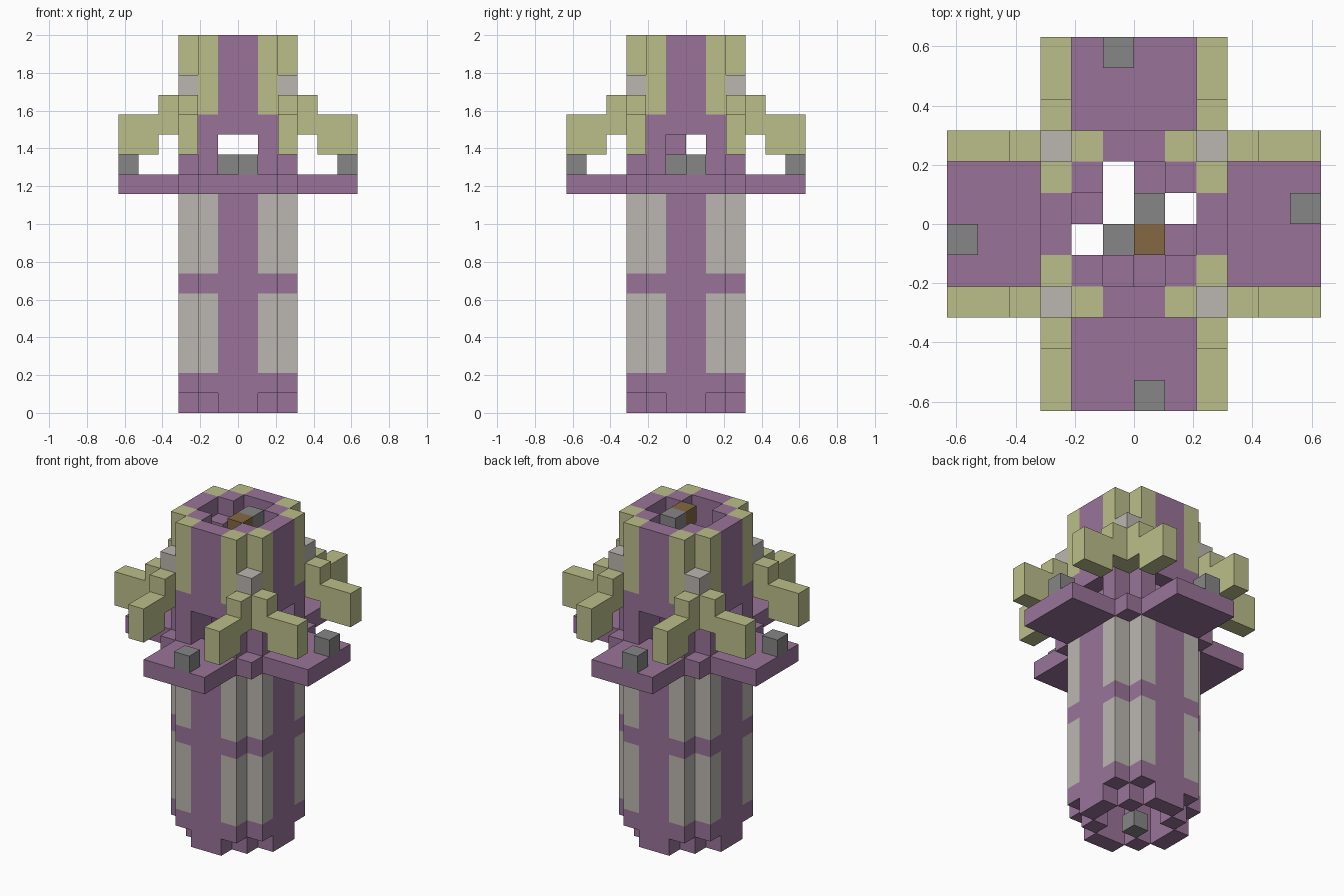
import bpy
import bmesh

if "Cube" in bpy.data.objects:
    bpy.data.objects.remove(bpy.data.objects["Cube"])

U = 2 / 19  # size of one block


def material(name, *rgb):
    color = [(c / 255 / 12.92 if c < 11 else ((c / 255 + 0.055) / 1.055) ** 2.4) for c in rgb] + [1]
    mat = bpy.data.materials.new(name)
    mat.use_nodes = True
    mat.diffuse_color = color
    mat.node_tree.nodes["Principled BSDF"].inputs["Base Color"].default_value = color
    return mat


purple = material("purple brick", 153, 116, 152)
stone = material("pale stone", 187, 183, 177)
gold = material("pale gold", 187, 190, 138)
iron = material("dark grey", 134, 134, 134)
wood = material("brown wood", 133, 104, 66)


def add_box(bm, x, y, z):
    """Add a box spanning the given (low, high) block ranges."""
    vs = [bm.verts.new((a * U, b * U, c * U)) for c in z for b in y for a in x]
    for quad in ("0231", "4576", "0154", "1375", "3267", "2046"):
        bm.faces.new([vs[int(i)] for i in quad])


def part(name, mat, boxes, turns=4):
    """Make one object from boxes, repeated in quarter turns about z."""
    bm = bmesh.new()
    for x, y, z in boxes:
        for _ in range(turns):
            add_box(bm, x, y, z)
            x, y = (-y[1], -y[0]), x
    mesh = bpy.data.meshes.new(name)
    bm.to_mesh(mesh)
    bm.free()
    mesh.materials.append(mat)
    obj = bpy.data.objects.new(name, mesh)
    bpy.context.collection.objects.link(obj)


def posts(*spans):
    """Pairs of wall posts beside each middle panel."""
    return [(x, (-3, -2), z) for x in ((-2, -1), (1, 2)) for z in spans]


# Tower walls with a doorway on every side
part("middle_panels", purple, [((-1, 1), (-3, -2), (0, 12)), ((-1, 1), (-3, -2), (14, 19))])
part("inner_corners", purple, [((1, 2), (-2, -1), (0, 19))])
part("purple_bands", purple, posts((1, 2), (6, 7), (11, 15)))
part("stone_panels", stone, posts((2, 6), (7, 11)))
part("gold_posts", gold, posts((15, 19)))

# Balcony with a small block on each edge
part("balcony", purple, [((-2, 2), (-6, -3), (11, 12)), ((2, 3), (-3, -2), (11, 12))])
part("balcony_blocks", iron, [((0, 1), (-6, -5), (12, 13))])

# Corner brackets reaching out both ways
part("bracket_corners", gold, [((2, 3), (-3, -2), (14, 16))])
part("bracket_arms", gold, [
    ((2, 3), (-4, -3), (14, 16)), ((2, 3), (-6, -4), (13, 15)),
    ((3, 4), (-3, -2), (14, 16)), ((4, 6), (-3, -2), (13, 15))])
part("bracket_caps", stone, [((2, 3), (-3, -2), (16, 17))])

# Loose blocks inside the hollow tower
part("inner_steps", purple, [
    ((-2, -1), (0, 1), (17, 18)), ((0, 1), (1, 2), (16, 17)),
    ((-1, 0), (-2, -1), (15, 16)), ((0, 1), (-2, -1), (14, 15)),
    ((1, 2), (-1, 0), (13, 14))], turns=1)
part("inner_grey_blocks", iron, [((0, 1), (0, 1), (18, 19)), ((-1, 0), (-1, 0), (0, 1))], turns=1)
part("inner_wood_block", wood, [((0, 1), (-1, 0), (18, 19))], turns=1)
